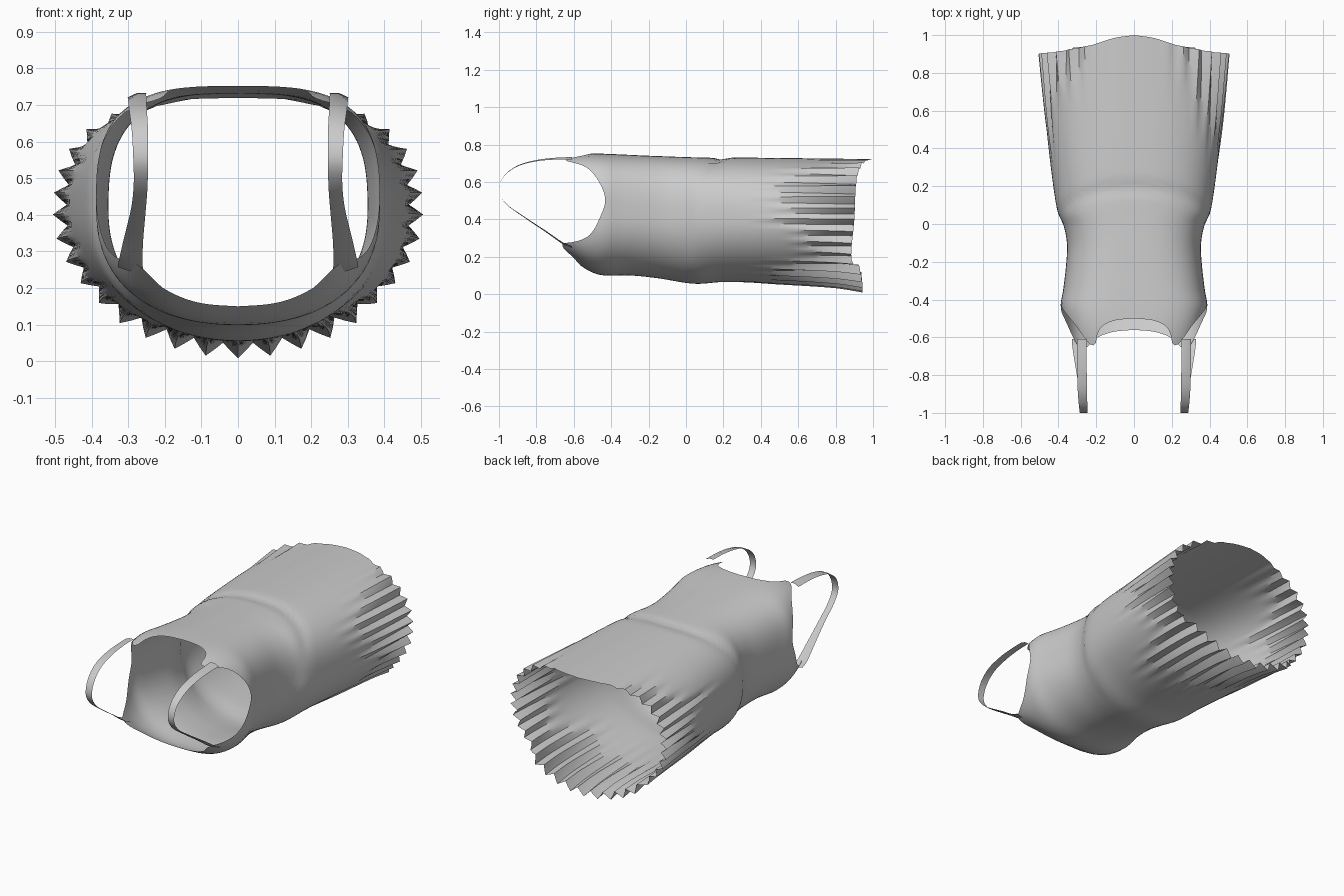
import bpy, bmesh, math, random
from mathutils import Vector

if "Cube" in bpy.data.objects:
    bpy.data.objects.remove(bpy.data.objects["Cube"])

random.seed(4)


def curve(keys, x):
    """Smooth interpolation through (position, value) keys."""
    if x <= keys[0][0]:
        return keys[0][1]
    if x >= keys[-1][0]:
        return keys[-1][1]
    i = next(k for k in range(len(keys) - 1) if x <= keys[k + 1][0])

    def slope(k):
        a, b = keys[max(k - 1, 0)], keys[min(k + 1, len(keys) - 1)]
        return (b[1] - a[1]) / (b[0] - a[0])
    (x0, v0), (x1, v1) = keys[i], keys[i + 1]
    d = x1 - x0
    t = (x - x0) / d
    return ((2*t**3 - 3*t*t + 1) * v0 + (t**3 - 2*t*t + t) * d * slope(i)
            + (3*t*t - 2*t**3) * v1 + (t**3 - t*t) * d * slope(i + 1))


# Body profiles along y
HALF_WIDTH = [(-.66, .325), (-.6, .345), (-.5, .375), (-.43, .388), (-.35, .375), (-.2, .358),
              (-.1, .355), (0, .375), (.05, .4), (.15, .42), (.4, .452), (.6, .47), (1, .492)]
TOP_Z = [(-.66, .735), (-.6, .745), (-.5, .752), (-.2, .74), (.1, .73), (.3, .73), (1, .722)]
BOTTOM_Z = [(-.66, .22), (-.6, .18), (-.56, .15), (-.5, .115), (-.44, .1), (-.3, .1),
            (-.15, .085), (0, .06), (.07, .055), (.2, .065), (.5, .057), (.8, .047), (.95, .028)]
MID_Z = [(-.66, .43), (-.4, .42), (0, .41), (1, .4)]
TOP_POWER = [(-.6, 3.5), (-.3, 3.0), (.2, 2.6), (1, 2.5)]
BOTTOM_POWER = [(-.65, 3.5), (-.45, 2.35), (0, 2.1), (1, 1.9)]

# Neckline / armhole edge and hem edge, by angle (-90 underside centre, 90 upper centre)
NECK_EDGE = [(-90, -.56), (-72, -.572), (-58, -.605), (-48, -.655), (-40, -.655), (-34, -.61),
             (-20, -.515), (0, -.455), (15, -.432), (30, -.467), (42, -.53), (49, -.605),
             (52, -.635), (57, -.635), (61, -.57), (66, -.535), (75, -.51), (90, -.5)]
HEM_EDGE = [(-90, .945), (-60, .94), (-45, .925), (-37, .885), (0, .9), (35, .91),
            (50, .925), (65, .95), (78, .985), (90, 1.0)]
PLEAT_DEPTH = [(-90, .02), (-50, .022), (-40, .016), (0, .019), (45, .017), (60, .009), (76, 0)]
SEAM = [(-90, .08), (0, .05), (25, .07), (50, .14), (70, .18), (90, .19)]


def finish(name, bm, angle):
    bmesh.ops.recalc_face_normals(bm, faces=bm.faces)
    me = bpy.data.meshes.new(name)
    bm.to_mesh(me)
    bm.free()
    ob = bpy.data.objects.new(name, me)
    bpy.context.collection.objects.link(ob)
    bpy.ops.object.select_all(action='DESELECT')
    ob.select_set(True)
    bpy.context.view_layer.objects.active = ob
    bpy.ops.object.shade_smooth_by_angle(angle=math.radians(angle))
    return ob


def grid_faces(bm, cols, closed):
    n = len(cols)
    for i in range(n if closed else n - 1):
        a, b = cols[i], cols[(i + 1) % n]
        for j in range(len(a) - 1):
            bm.faces.new((a[j], b[j], b[j + 1], a[j + 1]))


# Bodice: open tube with cut neckline, waist seam and pleated hem
COLS, ROWS = 144, 48
starts = [random.uniform(.25, .6) for _ in range(COLS // 4)]
bm = bmesh.new()
cols = []
for i in range(COLS):
    ang = -math.pi / 2 + 2 * math.pi * i / COLS
    c, s = math.cos(ang), math.sin(ang)
    fold = math.degrees(math.asin(max(-1, min(1, s))))
    y0, y1 = curve(NECK_EDGE, fold), curve(HEM_EDGE, fold)
    seam = curve(SEAM, fold)
    wave = (1, 0, -1, 0)[i % 4] * curve(PLEAT_DEPTH, fold)
    start = starts[((i + 2) // 4) % len(starts)] + (.12 if fold > 40 else 0)
    col = []
    for j in range(ROWS + 1):
        y = y0 + (y1 - y0) * j / ROWS
        p = curve(TOP_POWER if s > 0 else BOTTOM_POWER, y)
        r = (abs(c) ** p + abs(s) ** p) ** (-1 / p)
        mid = curve(MID_Z, y)
        h = curve(TOP_Z, y) - mid if s > 0 else mid - curve(BOTTOM_Z, y)
        pos = Vector((curve(HALF_WIDTH, y) * c * r, y, mid + h * s * r))
        out = wave * max(0, (y - start) / (y1 - start))
        out -= .011 * max(0, s) * math.exp(-((y - seam) / .03) ** 2)
        col.append(bm.verts.new(pos + Vector((c, 0, s)) * out))
    cols.append(col)
grid_faces(bm, cols, True)
finish("bodice", bm, 35)

# Shoulder straps: flat ribbons looping over, (x, y, z, half width)
PATH = [(.293, -.61, .245, .036), (.293, -.66, .268, .032), (.285, -.75, .332, .026),
        (.272, -.87, .413, .02), (.266, -.96, .48, .019), (.266, -1, .55, .02),
        (.268, -.975, .63, .022), (.273, -.9, .688, .024), (.275, -.8, .717, .025),
        (.276, -.7, .729, .025), (.276, -.61, .733, .026)]
for side, name in ((-1, "left_strap"), (1, "right_strap")):
    bm = bmesh.new()
    rails = []
    for k in range(41):
        t = k / 4
        x, y, z, w = (curve([(n, q[a]) for n, q in enumerate(PATH)], t) for a in range(4))
        rails.append([bm.verts.new((side * (x + e * w), y, z + max(0, e) * .012 * (1 - t / 5)))
                      for e in (-1, 0, 1)])
    grid_faces(bm, rails, False)
    finish(name, bm, 40)
